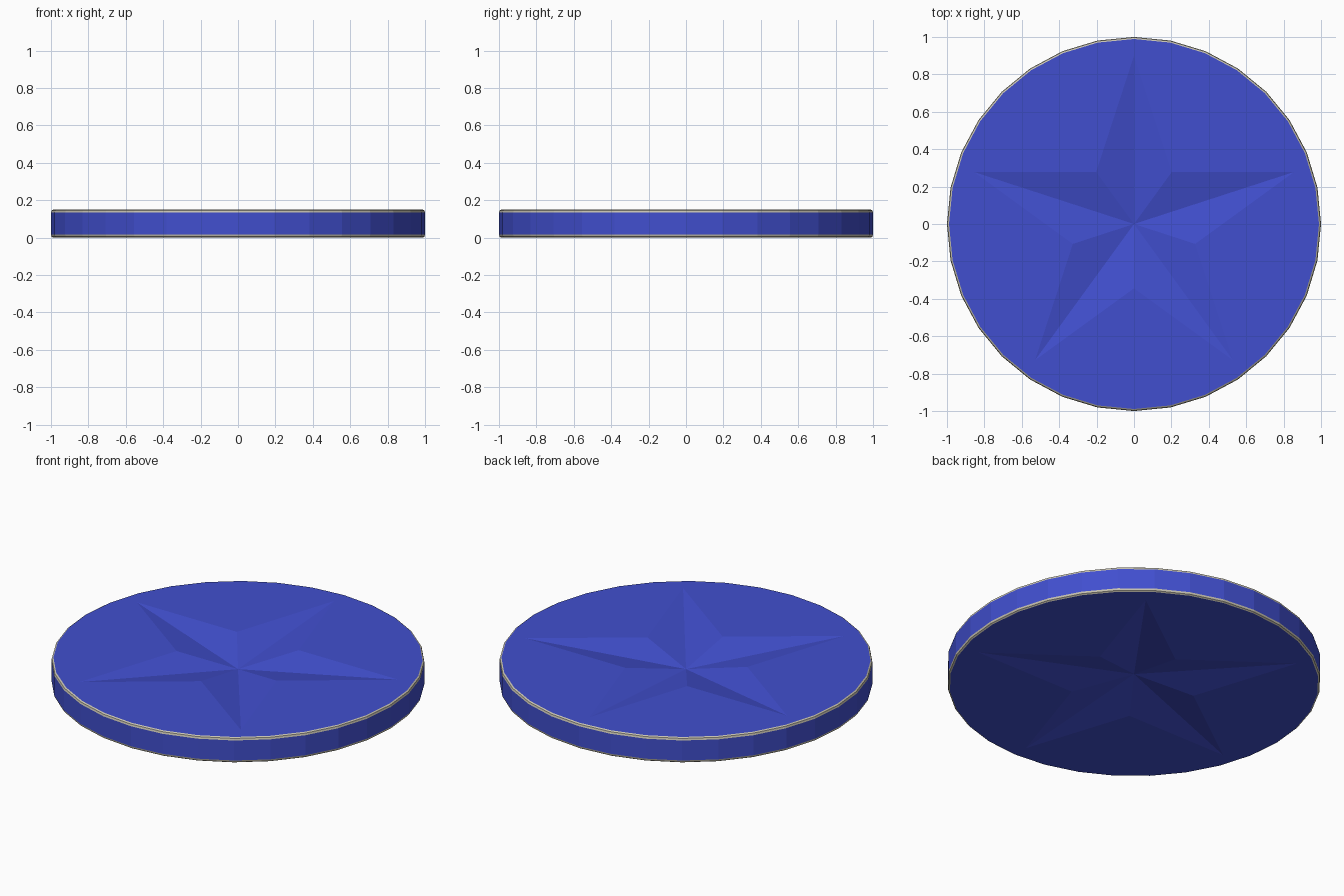
import bpy, bmesh, math

if "Cube" in bpy.data.objects:
    bpy.data.objects.remove(bpy.data.objects["Cube"])

SIDES = 32
H = 0.15        # thickness
DEPTH = 0.06    # star recess at its centre
TIP_R, NOTCH_R = 0.9, 0.344


def material(name, rgb):
    m = bpy.data.materials.new(name)
    m.diffuse_color = (*rgb, 1)
    m.use_nodes = True
    m.node_tree.nodes["Principled BSDF"].inputs["Base Color"].default_value = m.diffuse_color
    return m


blue = material("blue", (0.053, 0.078, 0.62))
worn = material("pale grey edge", (0.58, 0.55, 0.45))

bm = bmesh.new()


def loop(points):
    vs = [bm.verts.new(p) for p in points]
    es = [bm.edges.new((vs[i], vs[(i + 1) % len(vs)])) for i in range(len(vs))]
    return vs, es


def circle(r, z, n=SIDES):
    return loop([(r * math.cos(2 * math.pi * i / n),
                  r * math.sin(2 * math.pi * i / n), z) for i in range(n)])


# Side wall with narrow rounded rims, pale on the rims
profile = [(0.989, 0), (0.997, 0.005), (1, 0.016),
           (1, H - 0.016), (0.997, H - 0.005), (0.989, H)]
rings = [circle(r, z) for r, z in profile]
for k in range(len(rings) - 1):
    a, b = rings[k][0], rings[k + 1][0]
    for i in range(SIDES):
        j = (i + 1) % SIDES
        f = bm.faces.new((a[i], a[j], b[j], b[i]))
        f.material_index = 0 if k == 2 else 1


# Flat face around a star that sinks towards its centre
def star_face(rim_edges, z, centre_z, start):
    pts = []
    for i in range(10):
        r = NOTCH_R if i % 2 else TIP_R
        t = start + i * math.pi / 5
        pts.append((r * math.cos(t), r * math.sin(t), z))
    vs, es = loop(pts)
    bmesh.ops.triangle_fill(bm, edges=rim_edges + es, use_beauty=True,
                            normal=(0, 0, 1 if z > H / 2 else -1))
    # remove any fill that landed inside the star
    star = set(vs)
    inside = [f for f in bm.faces if all(v in star for v in f.verts)]
    bmesh.ops.delete(bm, geom=inside, context='FACES_ONLY')
    c = bm.verts.new((0, 0, centre_z))
    for i in range(10):
        a, b = vs[i], vs[(i + 1) % 10]
        bm.faces.new((a, b, c))


star_face(rings[-1][1], H, H - DEPTH, math.pi / 2)   # top
star_face(rings[0][1], 0, DEPTH, -math.pi / 2)       # underside, turned over

bmesh.ops.recalc_face_normals(bm, faces=bm.faces[:])
mesh = bpy.data.meshes.new("star_disc")
bm.to_mesh(mesh)
bm.free()
mesh.materials.append(blue)
mesh.materials.append(worn)
obj = bpy.data.objects.new("star_disc", mesh)
bpy.context.collection.objects.link(obj)
